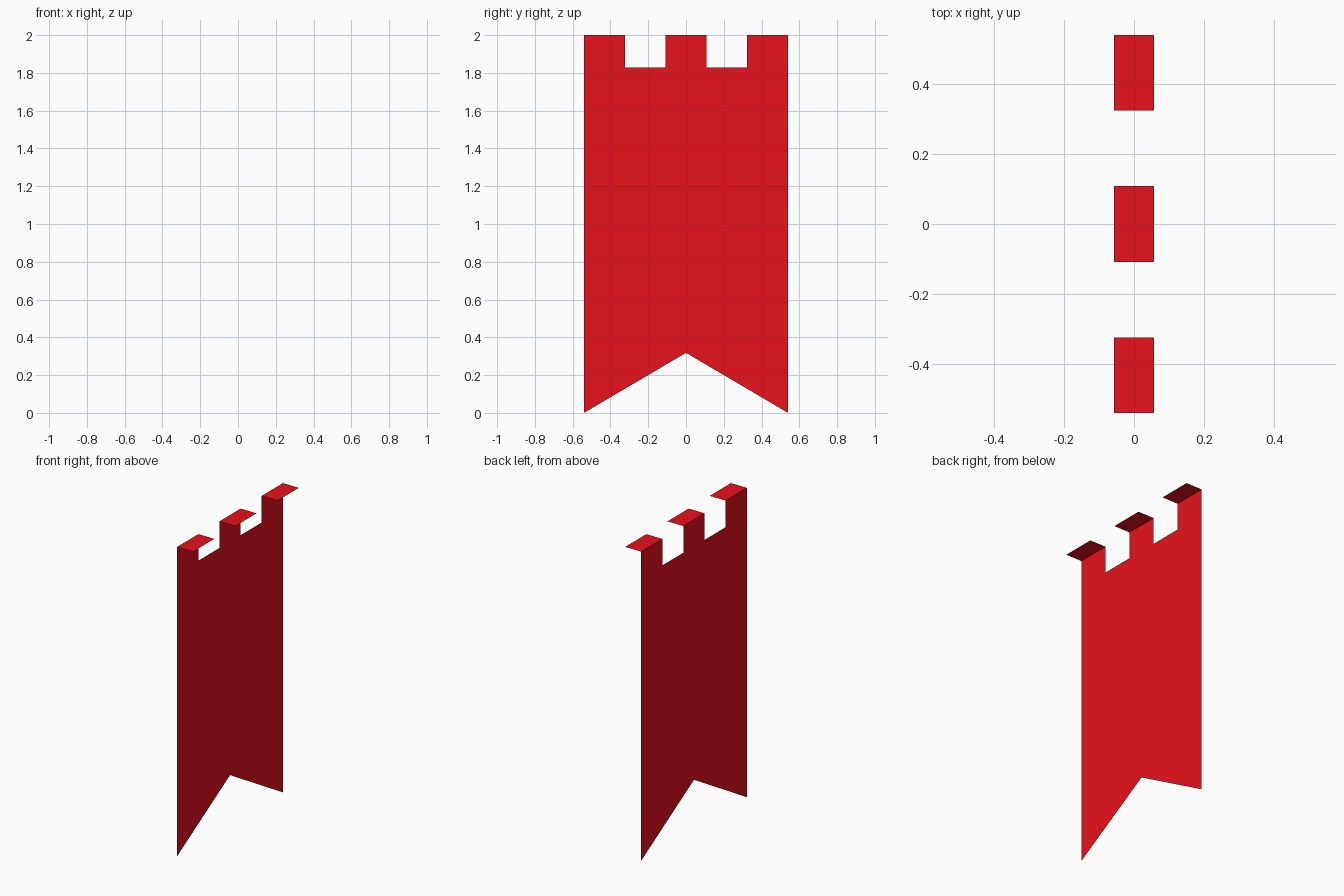
import bpy

if "Cube" in bpy.data.objects:
    bpy.data.objects.remove(bpy.data.objects["Cube"])

W, X, NOTCH, APEX, TOP = 0.54, 0.057, 1.828, 0.318, 2.0
T = W / 5  # half the width of one hanging tab

red = bpy.data.materials.new("red_cloth")
red.diffuse_color = (0.8, 0.006, 0.012, 1)
red.use_nodes = True
red.node_tree.nodes["Principled BSDF"].inputs["Base Color"].default_value = red.diffuse_color


def sheet(name, verts, faces):
    mesh = bpy.data.meshes.new(name)
    mesh.from_pydata(verts, [], faces)
    mesh.materials.append(red)
    mesh.update()
    obj = bpy.data.objects.new(name, mesh)
    bpy.context.collection.objects.link(obj)
    return obj


# Hanging cloth: half outline with notched top and swallowtail bottom, mirrored in y
half = [(0, APEX), (W, 0), (W, TOP), (3 * T, TOP), (3 * T, NOTCH),
        (T, NOTCH), (T, TOP), (0, TOP)]
outline = half + [(-y, z) for y, z in reversed(half[1:-1])]
sheet("banner_cloth", [(-X, y, z) for y, z in outline], [range(len(outline))])

# Flat top tabs folded over the hanging rail
for i in (-1, 0, 1):
    y0, y1 = (4 * i - 1) * T, (4 * i + 1) * T
    sheet(f"top_tab_{i + 2}",
          [(-X, y0, TOP), (X, y0, TOP), (X, y1, TOP), (-X, y1, TOP)],
          [(0, 1, 2, 3)])
